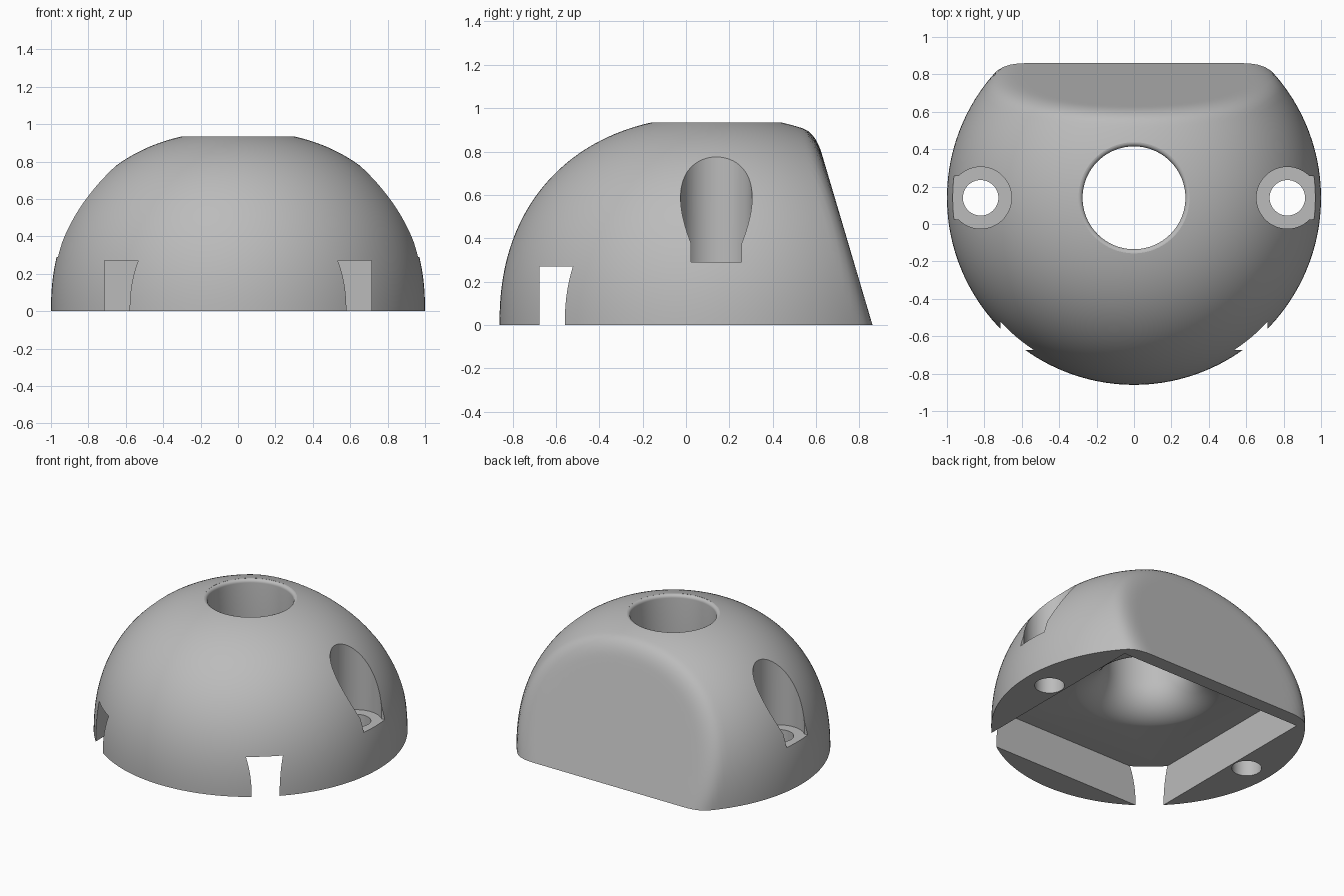
import bpy, bmesh
from math import sin, cos, pi
from mathutils import Matrix

cube = bpy.data.objects.get("Cube")
if cube:
    bpy.data.objects.remove(cube, do_unlink=True)

CY = 0.14          # y of the dome axis
HEIGHT, POWER = 0.963, 2.25

grey = bpy.data.materials.new("plain grey")
grey.use_nodes = True
grey.diffuse_color = (0.5, 0.5, 0.5, 1)
grey.node_tree.nodes["Principled BSDF"].inputs["Base Color"].default_value = grey.diffuse_color


def make_object(name, bm):
    bmesh.ops.recalc_face_normals(bm, faces=bm.faces)
    mesh = bpy.data.meshes.new(name)
    bm.to_mesh(mesh)
    bm.free()
    obj = bpy.data.objects.new(name, mesh)
    mesh.materials.append(grey)
    bpy.context.collection.objects.link(obj)
    return obj


def loft(name, rings, pole=None):
    """Skin a stack of closed rings and cap both ends."""
    bm = bmesh.new()
    loops = [[bm.verts.new(p) for p in ring] for ring in rings]
    n = len(loops[0])
    for a, b in zip(loops, loops[1:]):
        for i in range(n):
            j = (i + 1) % n
            bm.faces.new((a[i], a[j], b[j], b[i]))
    bm.faces.new(loops[0])
    if pole:
        tip = bm.verts.new(pole)
        for i in range(n):
            bm.faces.new((loops[-1][i], loops[-1][(i + 1) % n], tip))
    else:
        bm.faces.new(loops[-1])
    return make_object(name, bm)


def revolve(name, profile, x=0, sides=96):
    turn = [2 * pi * i / sides for i in range(sides)]
    return loft(name, [[(x + r * cos(a), CY + r * sin(a), z) for a in turn]
                       for r, z in profile])


def box(name, low, high):
    bm = bmesh.new()
    size = [h - l for l, h in zip(low, high)]
    mid = [(h + l) / 2 for l, h in zip(low, high)]
    bmesh.ops.create_cube(bm, size=1, matrix=Matrix.Translation(mid) @ Matrix.Diagonal((*size, 1)))
    return make_object(name, bm)


def arc(cx, cz, radius, start, end, steps=14):
    return [(cx + radius * cos(start + (end - start) * i / steps),
             cz + radius * sin(start + (end - start) * i / steps)) for i in range(steps + 1)]


def dome_point(tilt, turn):
    """Bulged dome blended softly into the sloping flat back."""
    dx, dy, dz = sin(tilt) * sin(turn), sin(tilt) * cos(turn), max(cos(tilt), 0)
    dome = (sin(tilt) ** POWER + (dz / HEIGHT) ** POWER) ** (-1 / POWER)
    slope = dy + 0.296 * dz
    back = 0.72 / slope if slope > 0.1 else 9
    blend = 0.075
    h = max(blend - abs(dome - back), 0) / blend
    t = min(dome, back) - h * h * blend / 4
    return (t * dx, CY + t * dy, t * dz)


# Dome shell
ROWS, COLS = 64, 160
shell = loft("dome_shell",
             [[dome_point(pi / 2 * (1 - k / ROWS), 2 * pi * i / COLS) for i in range(COLS)]
              for k in range(ROWS)], pole=dome_point(0, 0))

# Rectangular cavity whose front corners open through the dome
cutters = [box("cavity_cutter", (-0.715, -0.675, -0.1), (0.715, 0.76, 0.27))]

# Centre hole, flared below and softly rounded at the rim
cutters.append(revolve("hole_cutter",
                       [(0.5, 0.2)] + arc(0.5, 0.492, 0.225, -pi / 2, -pi)
                       + arc(0.297, 0.912, 0.022, pi, pi / 2, 6) + [(0.297, 1.1)]))

# Screw holes with open-sided counterbores
for side in (-1, 1):
    x = side * 0.82
    cutters.append(revolve("counterbore_cutter", [(0.165, 0.29), (0.165, 1.1)], x))
    ends = sorted((side * 0.936, side * 1.1))
    cutters.append(box("relief_cutter", (ends[0], CY - 0.117, 0.29), (ends[1], CY + 0.117, 0.6)))
    cutters.append(revolve("screw_cutter", [(0.095, -0.1), (0.095, 0.4)], x, 48))

# Cut everything out of the shell, then drop the cutters
bpy.ops.object.select_all(action="DESELECT")
bpy.context.view_layer.objects.active = shell
shell.select_set(True)
for cutter in cutters:
    cutter.hide_render = True
    mod = shell.modifiers.new("cut", "BOOLEAN")
    mod.operation, mod.solver, mod.object = "DIFFERENCE", "EXACT", cutter
    bpy.ops.object.modifier_apply(modifier=mod.name)
    bpy.data.objects.remove(cutter, do_unlink=True)
bpy.ops.object.shade_smooth_by_angle(angle=0.5)
